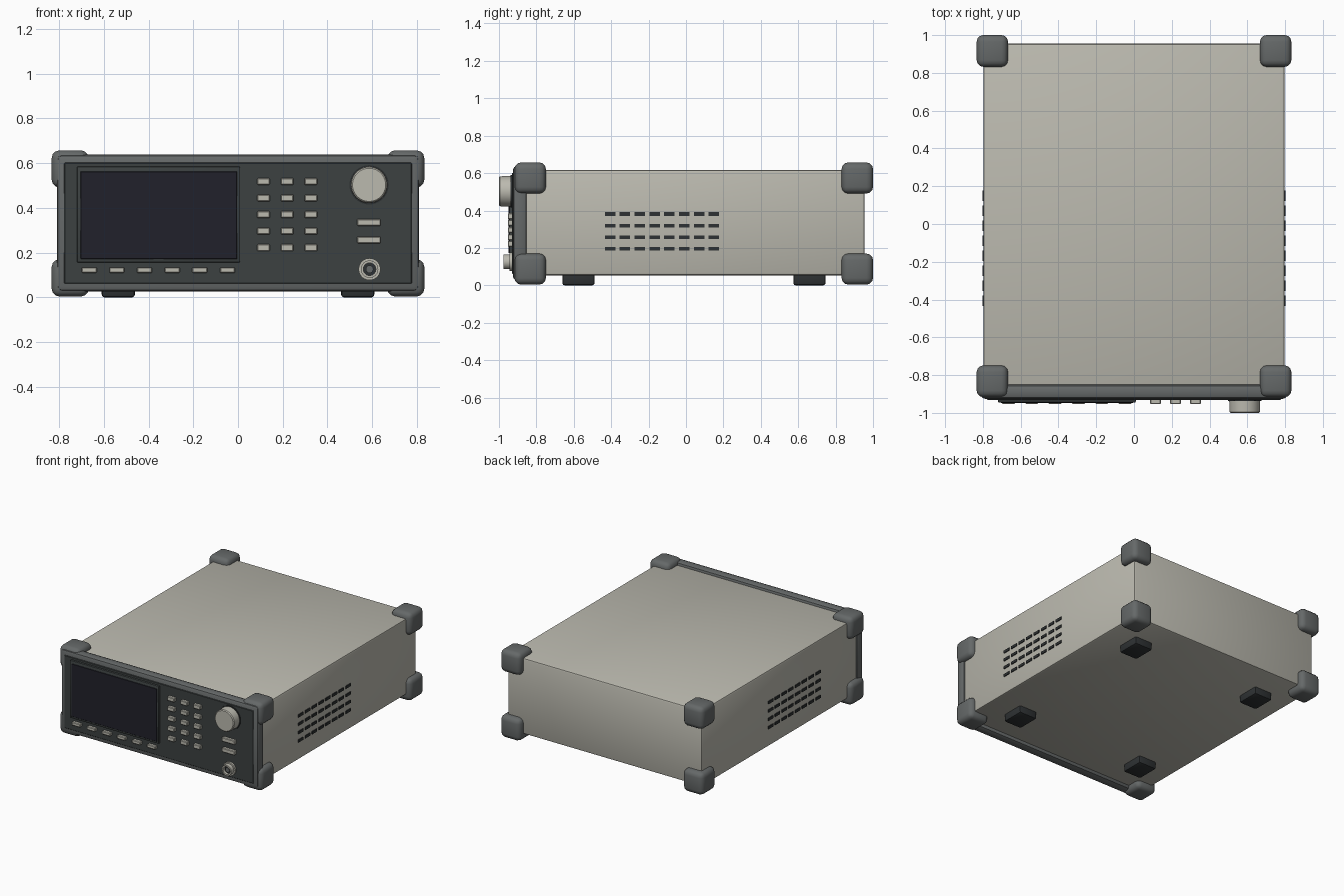
import bpy, bmesh, math
from mathutils import Matrix

if "Cube" in bpy.data.objects:
    bpy.data.objects.remove(bpy.data.objects["Cube"])


def material(name, rgb):
    m = bpy.data.materials.new(name)
    m.diffuse_color = (*rgb, 1)
    m.use_nodes = True
    m.node_tree.nodes["Principled BSDF"].inputs["Base Color"].default_value = m.diffuse_color
    return m


CASE = material("warm_grey", (0.50, 0.49, 0.43))
RUBBER = material("mid_grey", (0.13, 0.14, 0.14))
PANEL = material("charcoal", (0.045, 0.053, 0.053))
SCREEN = material("blue_black", (0.015, 0.015, 0.024))
BLACK = material("dark_grey", (0.027, 0.031, 0.033))


def finish(bm, name, mat, angle=30):
    me = bpy.data.meshes.new(name)
    bm.to_mesh(me)
    bm.free()
    me.materials.append(mat)
    ob = bpy.data.objects.new(name, me)
    bpy.context.collection.objects.link(ob)
    bpy.context.view_layer.objects.active = ob
    ob.select_set(True)
    bpy.ops.object.shade_smooth_by_angle(angle=math.radians(angle))
    ob.select_set(False)
    return ob


def box(name, x, y, z, mat, bevel=0.0, seg=2):
    """Bevelled box from (min, max) ranges."""
    bm = bmesh.new()
    bmesh.ops.create_cube(bm, size=1)
    for v in bm.verts:
        for i, (a, b) in enumerate((x, y, z)):
            v.co[i] = a if v.co[i] < 0 else b
    if bevel:
        bmesh.ops.bevel(bm, geom=bm.edges[:], offset=bevel, segments=seg,
                        profile=0.5, affect='EDGES', clamp_overlap=True)
    return finish(bm, name, mat)


def lathe(name, x, z, profile, mat, n=40):
    """Turn (radius, y) points about an axis parallel to y."""
    bm = bmesh.new()
    pts = [bm.verts.new((r, y, 0)) for r, y in profile]
    edges = [bm.edges.new(p) for p in zip(pts, pts[1:])]
    bmesh.ops.spin(bm, geom=pts + edges, cent=(0, 0, 0), axis=(0, 1, 0),
                   angle=2 * math.pi, steps=n)
    bmesh.ops.remove_doubles(bm, verts=bm.verts[:], dist=1e-5)
    bmesh.ops.recalc_face_normals(bm, faces=bm.faces[:])
    bmesh.ops.transform(bm, matrix=Matrix.Translation((x, 0, z)), verts=bm.verts[:])
    return finish(bm, name, mat)


def button(name, x, z, w, h):
    box(name, (x - w / 2, x + w / 2), (-0.953, -0.92), (z - h / 2, z + h / 2), CASE, 0.004, 1)


# Main case
box("case", (-0.797, 0.797), (-0.87, 0.955), (0.053, 0.617), CASE, 0.014)

# Front frame and control panel
box("front_frame", (-0.81, 0.81), (-0.926, -0.85), (0.027, 0.638), RUBBER, 0.022, 2)
box("control_panel", (-0.777, 0.777), (-0.931, -0.9), (0.062, 0.602), PANEL, 0.003, 1)

# Corner bumpers
for sx in (-1, 1):
    for yn, yc in (("front", -0.833), ("back", 0.916)):
        for zn, zc in (("bottom", 0.087), ("top", 0.574)):
            side = "left" if sx < 0 else "right"
            x = sx * 0.75
            box(f"bumper_{yn}_{side}_{zn}", (x - 0.083, x + 0.083),
                (yc - 0.084, yc + 0.084), (zc - 0.083, zc + 0.083), RUBBER, 0.035, 3)

# Feet
for x in (-0.535, 0.535):
    for y in (-0.575, 0.66):
        box("foot", (x - 0.074, x + 0.074), (y - 0.086, y + 0.086), (0, 0.07), BLACK, 0.012)

# Display
box("screen_surround", (-0.72, 0.01), (-0.945, -0.92), (0.156, 0.585), PANEL, 0.006)
box("screen", (-0.704, -0.004), (-0.948, -0.94), (0.172, 0.563), SCREEN, 0.002, 1)

# Soft keys, number pad and output keys
for i in range(6):
    button("soft_key", -0.665 + i * 0.1236, 0.122, 0.068, 0.025)
for i in range(3):
    for j in range(5):
        button("number_key", 0.114 + i * 0.106, 0.518 - j * 0.074, 0.057, 0.031)
for z in (0.335, 0.257):
    button("output_key", 0.585, z, 0.106, 0.031)

# Rotary knob on a dark collar
lathe("knob_collar", 0.586, 0.503, [(0, -0.92), (0.088, -0.92), (0.088, -0.937), (0, -0.937)], BLACK)
lathe("knob", 0.586, 0.503, [(0, -0.93), (0.082, -0.93), (0.080, -0.994), (0.074, -1.0), (0, -1.0)], CASE)

# Coaxial connector: flange, hollow barrel, dark insulator and pin
lathe("connector", 0.588, 0.126,
      [(0, -0.92), (0.049, -0.92), (0.049, -0.945), (0.039, -0.945), (0.039, -0.975),
       (0.028, -0.975), (0.028, -0.94), (0, -0.94)], CASE)
lathe("connector_insulator", 0.588, 0.126, [(0, -0.935), (0.028, -0.935), (0.028, -0.955), (0, -0.955)], BLACK)
lathe("connector_pin", 0.588, 0.126, [(0, -0.94), (0.017, -0.94), (0.017, -0.965), (0, -0.965)], RUBBER)

# Side vents, both sides
for sx in (-1, 1):
    for i in range(8):
        for j in range(4):
            y, z = -0.406 + i * 0.0793, 0.381 - j * 0.062
            box("vent_slot", tuple(sorted((sx * 0.79, sx * 0.803))), (y - 0.028, y + 0.028),
                (z - 0.010, z + 0.010), BLACK)
